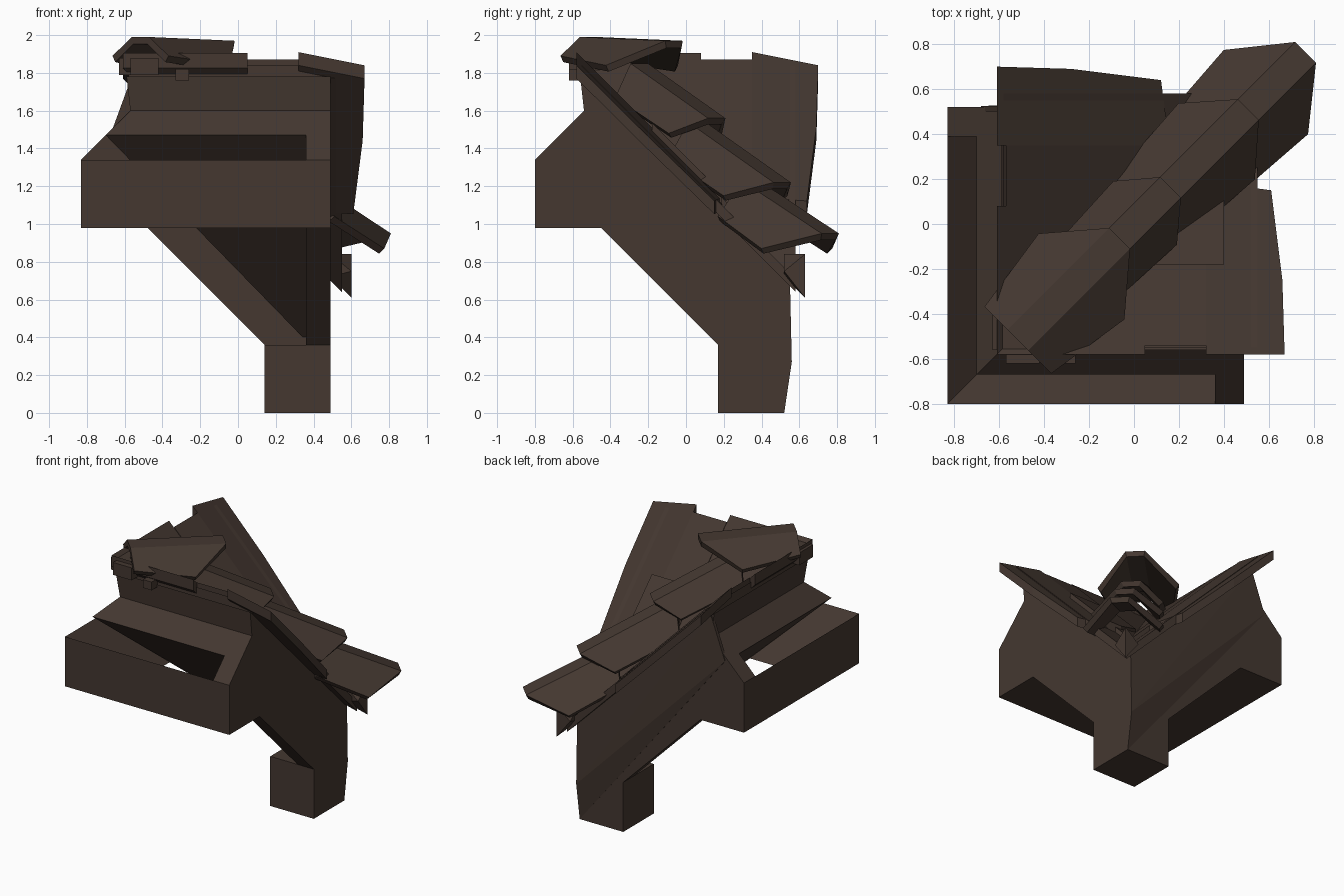
import bpy, bmesh, math
from mathutils import Vector

if "Cube" in bpy.data.objects:
    bpy.data.objects.remove(bpy.data.objects["Cube"])

wood = bpy.data.materials.new("dark_brown")
wood.diffuse_color = (0.058, 0.039, 0.030, 1)
wood.use_nodes = True
wood.node_tree.nodes["Principled BSDF"].inputs["Base Color"].default_value = wood.diffuse_color
R2 = math.sqrt(2)


def finish(name, bm):
    bmesh.ops.remove_doubles(bm, verts=bm.verts, dist=0.0005)
    bmesh.ops.recalc_face_normals(bm, faces=bm.faces)
    me = bpy.data.meshes.new(name)
    bm.to_mesh(me)
    bm.free()
    me.materials.append(wood)
    ob = bpy.data.objects.new(name, me)
    bpy.context.collection.objects.link(ob)
    return ob


# e runs along a wing, d runs across it; the two wings mirror over the diagonal
def place(side, e, d, z):
    return Vector((e - 0.03, d, z)) if side == "front" else Vector((d - 0.03, e, z))


def loft(name, a, b):
    """Closed solid between two matching outlines."""
    bm = bmesh.new()
    va = [bm.verts.new(p) for p in a]
    vb = [bm.verts.new(p) for p in b]
    n = len(va)
    bm.faces.new(va)
    bm.faces.new(vb[::-1])
    for i in range(n):
        j = (i + 1) % n
        bm.faces.new((va[i], vb[i], vb[j], va[j]))
    return finish(name, bm)


def wing(name, side, profile, end, start=None):
    """Profile (d, z) run along a wing, mitred on the diagonal without start."""
    loft(name,
         [place(side, d if start is None else start, d, z) for d, z in profile],
         [place(side, end, d, z) for d, z in profile])


def plate(name, side, outline, level, t, droop=0.0):
    """Sloped roof plate from an (e, d) outline."""
    top = [place(side, e, d, level - d - droop * max(0, e - 0.35)) for e, d in outline]
    loft(name, top, [p - Vector((0, 0, t)) for p in top])


def hull(name, pts):
    bm = bmesh.new()
    for p in pts:
        bm.verts.new(p)
    bmesh.ops.convex_hull(bm, input=bm.verts)
    return finish(name, bm)


def box(name, lo, hi):
    return hull(name, [(x, y, z) for x in (lo[0], hi[0])
                       for y in (lo[1], hi[1]) for z in (lo[2], hi[2])])


for side in ("front", "left"):
    # sloped roof body and the wedge beam at the outer edge
    wing(side + "_roof_body", side,
         [(-.67, 1.47), (-.54, 1.6), (-.56, 1.78), (.52, .72), (.52, .27)], .50)
    wing(side + "_wedge_beam", side, [(-.8, .98), (-.8, 1.34), (-.45, .98)], .50)
    # end wall with full outline
    wing(side + "_end_wall", side,
         [(-.8, .98), (-.8, 1.34), (-.54, 1.6), (-.56, 1.78), (.52, .72),
          (.52, 0), (.17, 0), (.17, .36), (-.45, .98)], .52, start=.39)
    # roof deck and the plates on it
    wing(side + "_deck", side,
         [(-.55, 1.77), (-.55, 1.84), (.58, .71), (.58, .64)], .58)
    plate(side + "_inner_plate", side, [(-.58, -.58), (.08, -.58), (.08, .08)], 1.325, .08)
    plate(side + "_middle_plate", side,
          [(.08, -.54), (.35, -.54), (.35, .35), (.08, .08)], 1.33, .08)
    plate(side + "_outer_plate", side,
          [(.35, -.58), (.70, -.58), (.69, -.25), (.64, .15), (.49, .17), (.35, .19)],
          1.33, .07, .2)

# raised tile on the front slope
plate("small_plate", "front", [(.09, -.18), (.43, -.18), (.43, .19), (.3, .19), (.09, .09)],
      1.355, .06)

# corner post
box("post", (.14, .17, 0), (.49, .52, .36))

# shallow swelling on the back wall
hull("back_wall_swell", [(.49, .52, 0), (.49, .56, .27), (.49, .55, .71), (.49, .5, .71),
                         (.49, .5, 0), (-.57, .525, 1.76), (-.68, .525, 1.46),
                         (-.57, .5, 1.76), (-.68, .5, 1.46)])

# eave tip under the lowest cap tile
hull("eave_tip", [(.60, .63, .61), (.60, .63, .84), (.49, .52, .84),
                  (.49, .63, .75), (.60, .52, .75), (.49, .52, .72)])

# small peg and end blocks below the top cap
box("peg", (-.33, -.62, 1.76), (-.26, -.54, 1.82))
box("cap_block_front", (-.57, -.62, 1.79), (-.42, -.5, 1.88))
box("cap_block_left", (-.63, -.56, 1.79), (-.52, -.4, 1.88))


def cap_tile(name, s0, z0, s1, z1, w0, w1, back, drop0, drop1):
    """Angular arched tile running down the diagonal valley."""
    bm = bmesh.new()
    r = .065

    def ring(s, z, w, back, drop):
        pts = [(s - back, -w, z - drop), (s, -r, z), (s, r, z), (s - back, w, z - drop)]
        return [bm.verts.new(((a + u) / R2, (a - u) / R2, h)) for a, u, h in pts]

    tail = ring(s0, z0, w0, 0, drop0)
    tip = ring(s1, z1, w1, back, drop1)
    for i in range(3):
        bm.faces.new((tail[i], tip[i], tip[i + 1], tail[i + 1]))
    bmesh.ops.recalc_face_normals(bm, faces=bm.faces)
    if sum(f.normal.z for f in bm.faces) < 0:
        bmesh.ops.reverse_faces(bm, faces=bm.faces)
    me = bpy.data.meshes.new(name)
    bm.to_mesh(me)
    bm.free()
    me.materials.append(wood)
    ob = bpy.data.objects.new(name, me)
    bpy.context.collection.objects.link(ob)
    m = ob.modifiers.new("thickness", "SOLIDIFY")
    m.thickness = .04
    m.offset = -1


# cap tiles from the top down
cap_tile("cap_tile_1", -.73, 1.99, -.09, 1.97, .21, .27, .24, .10, .13)
cap_tile("cap_tile_2", -.35, 1.85, .23, 1.56, .18, .20, .16, .18, .08)
cap_tile("cap_tile_3", .08, 1.54, .72, 1.22, .21, .24, .20, .19, .07)
cap_tile("cap_tile_4", .48, 1.23, 1.08, .95, .24, .265, .25, .19, .08)
